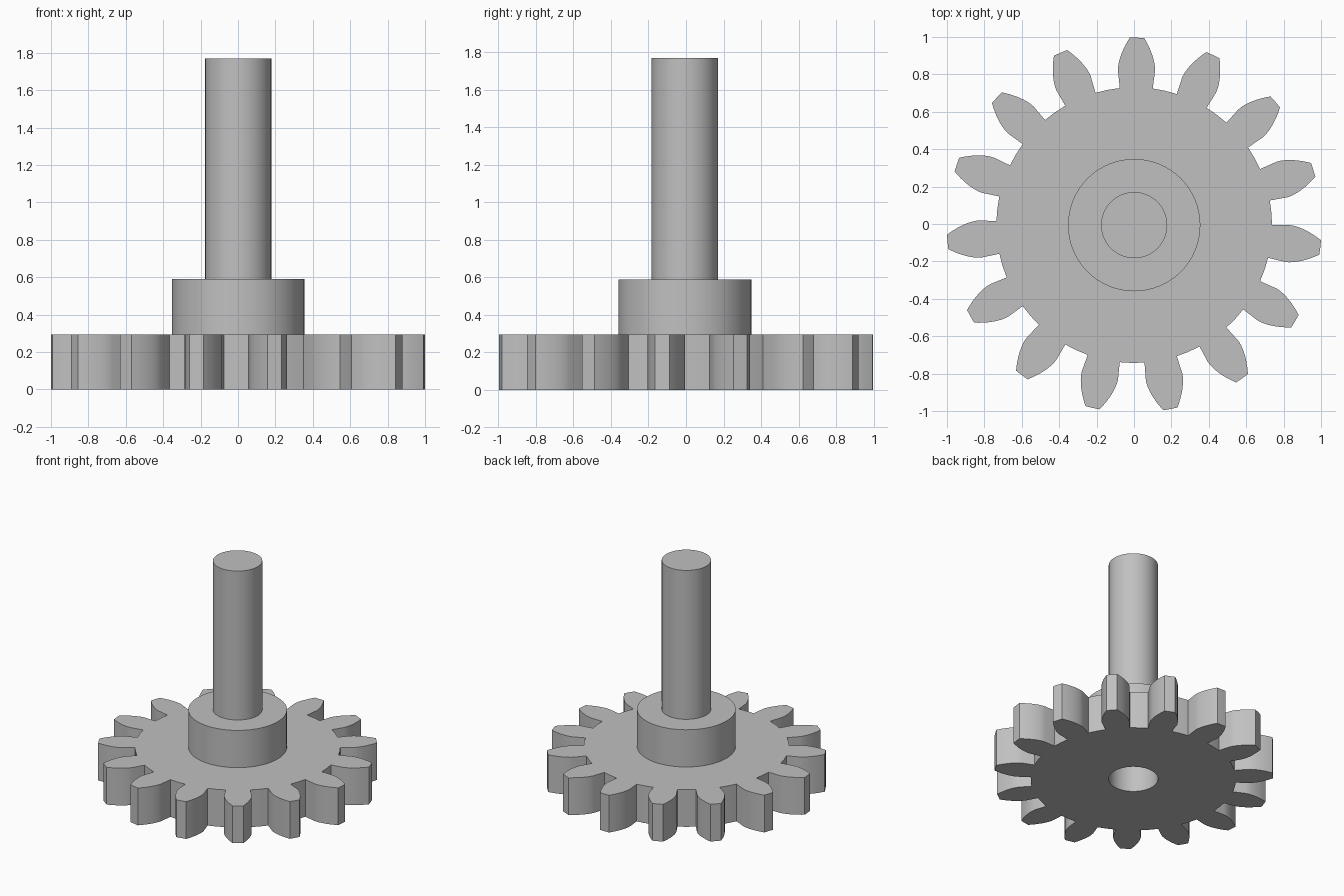
import bpy, bmesh, math
from mathutils import Matrix

if "Cube" in bpy.data.objects:
    bpy.data.objects.remove(bpy.data.objects["Cube"])

U = 0.05895                      # one design unit
CX, CY = 0.001, -0.006           # axis position
TEETH, SEG = 15, 64
ROOT, BASE, TIP = 12.5 * U, 15 * math.cos(math.radians(20)) * U, 17 * U
BORE, HUB = 3 * U, 6 * U
GEAR_TOP, HUB_TOP, SHAFT_TOP = 5 * U, 10 * U, 30 * U

steel = bpy.data.materials.new("grey_steel")
steel.diffuse_color = (0.53, 0.53, 0.53, 1)
steel.use_nodes = True
steel.node_tree.nodes["Principled BSDF"].inputs["Base Color"].default_value = steel.diffuse_color


def polar(r, a):
    return (CX + r * math.cos(a), CY + r * math.sin(a), 0)


def finish(name, bm):
    mesh = bpy.data.meshes.new(name)
    bm.to_mesh(mesh)
    bm.free()
    mesh.materials.append(steel)
    ob = bpy.data.objects.new(name, mesh)
    bpy.context.collection.objects.link(ob)
    bpy.ops.object.select_all(action='DESELECT')
    bpy.context.view_layer.objects.active = ob
    ob.select_set(True)
    bpy.ops.object.shade_smooth_by_angle(angle=math.radians(30))
    return ob


def gear_outline():
    # half tooth: radial flank below the base circle, involute above it
    inv = math.tan(math.radians(20)) - math.radians(20)
    half = math.pi / (2 * TEETH) + inv
    flank = [(ROOT, half)]
    for i in range(9):
        r = BASE + (TIP - BASE) * i / 8
        p = math.acos(min(1, BASE / r))
        flank.append((r, half - (math.tan(p) - p)))
    tooth = [(r, -a) for r, a in flank] + [(TIP, 0)] + flank[::-1]
    pitch = 2 * math.pi / TEETH
    tooth.append((ROOT, pitch / 2))
    return [polar(r, a + k * pitch - half) for k in range(TEETH) for r, a in tooth]


# toothed wheel with its bore
bm = bmesh.new()
edges = []
bore = [polar(BORE, 2 * math.pi * i / SEG) for i in range(SEG)]
for loop in (gear_outline(), bore):
    vs = [bm.verts.new(p) for p in loop]
    edges += [bm.edges.new((vs[i - 1], vs[i])) for i in range(len(vs))]
bmesh.ops.triangle_fill(bm, edges=edges, use_beauty=True, normal=(0, 0, 1))
ext = bmesh.ops.extrude_face_region(bm, geom=bm.faces[:], use_keep_orig=True)
bmesh.ops.translate(bm, vec=(0, 0, GEAR_TOP),
                    verts=[g for g in ext["geom"] if isinstance(g, bmesh.types.BMVert)])
bmesh.ops.recalc_face_normals(bm, faces=bm.faces[:])
finish("toothed_wheel", bm)


# stepped cylinders on the wheel
def cylinder(name, r, z0, z1):
    bm = bmesh.new()
    bmesh.ops.create_cone(bm, cap_ends=True, segments=SEG, radius1=r, radius2=r,
                          depth=z1 - z0, matrix=Matrix.Translation((CX, CY, (z0 + z1) / 2)))
    finish(name, bm)


cylinder("hub", HUB, GEAR_TOP, HUB_TOP)
cylinder("shaft", BORE, HUB_TOP, SHAFT_TOP)
